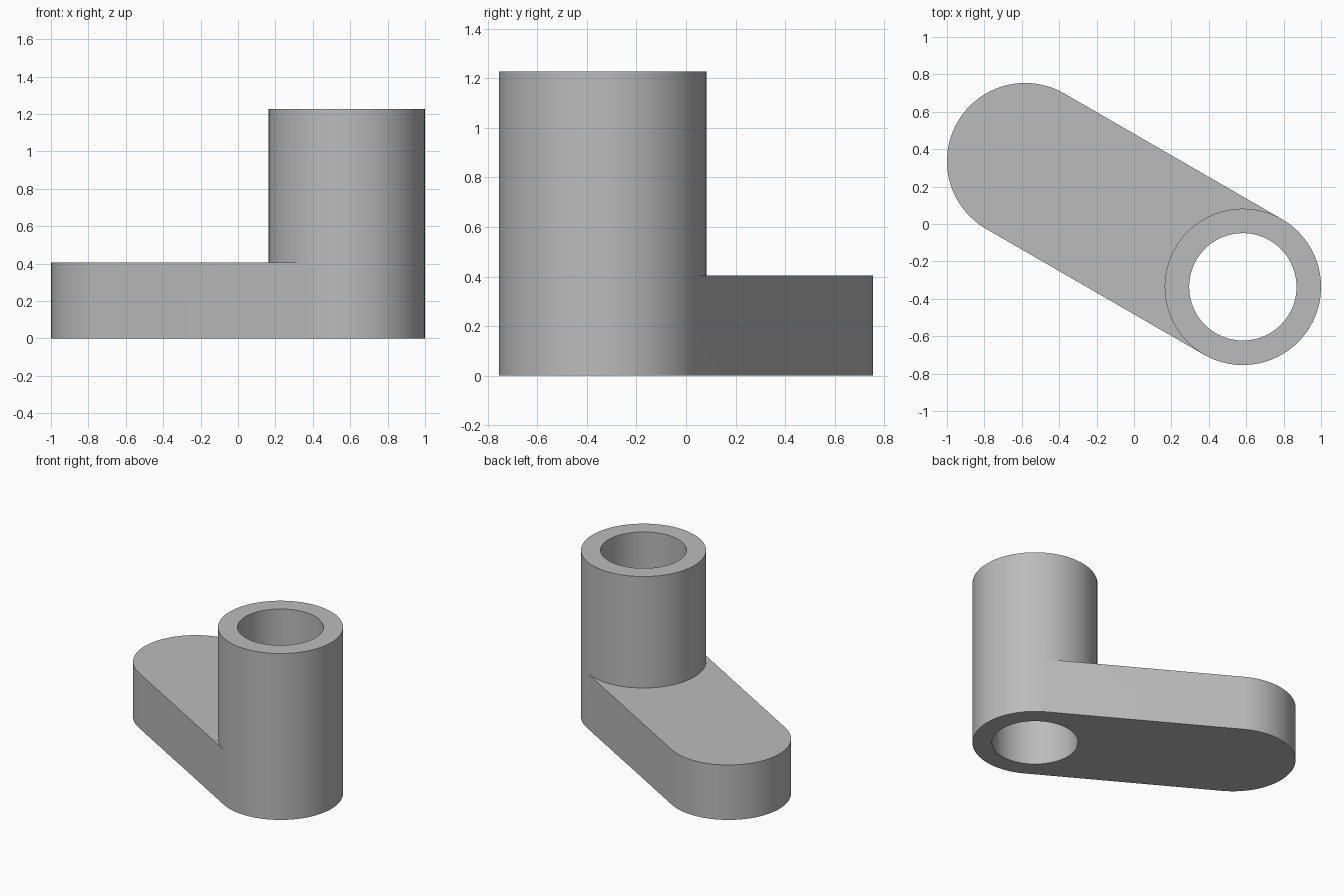
import bpy, bmesh
from math import radians, pi
from mathutils import Vector, Matrix

cube = bpy.data.objects.get("Cube")
if cube:
    bpy.data.objects.remove(cube, do_unlink=True)

SEGMENTS = 96
HALF = SEGMENTS // 2
RADIUS, BORE = 0.418, 0.287
ARM_HEIGHT, BOSS_HEIGHT = 0.405, 1.227
BOSS = Vector((0.582, -0.336, 0))
ARM_END = -BOSS

grey = bpy.data.materials.new("plain grey")
grey.use_nodes = True
colour = (0.5, 0.5, 0.5, 1)
grey.diffuse_color = colour
grey.node_tree.nodes["Principled BSDF"].inputs["Base Color"].default_value = colour

bm = bmesh.new()
# Arcs start square to the arm, so the first half always bulges toward the arm's end
start = Vector((1, 0, 0))
start.rotate(Matrix.Rotation(radians(60), 3, "Z"))


def arc(centre, radius, z, count):
    """Points turning anticlockwise around a centre at one height."""
    points = []
    for i in range(count):
        offset = Matrix.Rotation(2 * pi * i / SEGMENTS, 3, "Z") @ start
        points.append(bm.verts.new(centre + offset * radius + Vector((0, 0, z))))
    return points


def strip(a, b, closed=False):
    """Quads between two matching rows of points."""
    n = len(a)
    for i in range(n if closed else n - 1):
        j = (i + 1) % n
        bm.faces.new((a[i], a[j], b[j], b[i]))


outer_low, outer_mid, outer_top = [
    arc(BOSS, RADIUS, z, SEGMENTS) for z in (0, ARM_HEIGHT, BOSS_HEIGHT)]
bore_low, bore_top = [arc(BOSS, BORE, z, SEGMENTS) for z in (0, BOSS_HEIGHT)]
end_low, end_top = [arc(ARM_END, RADIUS, z, HALF + 1) for z in (0, ARM_HEIGHT)]

# Hollow boss: upper wall, rims and bore
strip(outer_mid, outer_top, True)
strip(outer_top, bore_top, True)
strip(bore_top, bore_low, True)
strip(bore_low, outer_low, True)

# Rounded back of the boss, flush with the arm
strip(outer_low[HALF:] + outer_low[:1], outer_mid[HALF:] + outer_mid[:1])

# Arm: top, underside, round end and two straight sides
strip(outer_mid[:HALF + 1], end_top)
strip(end_low, outer_low[:HALF + 1])
strip(end_low, end_top)
for k in (0, HALF):
    bm.faces.new((outer_low[k], end_low[k], end_top[k], outer_mid[k]))

bmesh.ops.recalc_face_normals(bm, faces=bm.faces[:])
mesh = bpy.data.meshes.new("arm_with_hollow_boss")
bm.to_mesh(mesh)
bm.free()
mesh.materials.append(grey)
part = bpy.data.objects.new("arm_with_hollow_boss", mesh)
bpy.context.collection.objects.link(part)

bpy.ops.object.select_all(action="DESELECT")
part.select_set(True)
bpy.context.view_layer.objects.active = part
bpy.ops.object.shade_smooth_by_angle(angle=radians(30))
